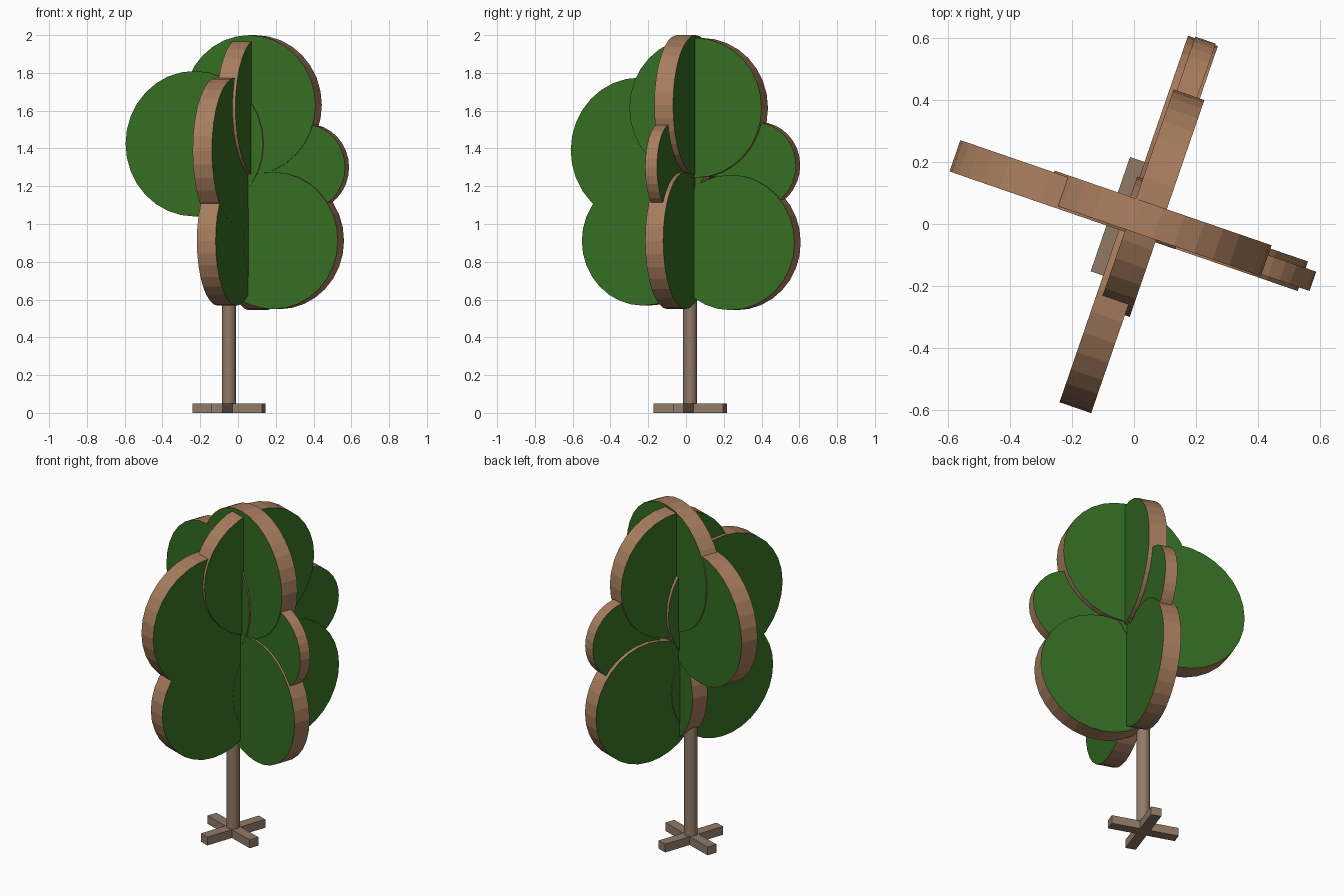
import bpy, math
from mathutils import Matrix, Vector

if "Cube" in bpy.data.objects:
    bpy.data.objects.remove(bpy.data.objects["Cube"])

ANG = math.radians(-19)
ROT = Matrix.Rotation(ANG, 4, 'Z')


def material(name, col):
    m = bpy.data.materials.new(name)
    m.diffuse_color = (*col, 1)
    m.use_nodes = True
    m.node_tree.nodes["Principled BSDF"].inputs["Base Color"].default_value = m.diffuse_color
    return m


GREEN = material("leaf_green", (0.036, 0.155, 0.017))
RIM = material("bark_edge_brown", (0.39, 0.205, 0.11))
WOOD = material("trunk_brown", (0.28, 0.195, 0.135))


# leaf disc: flat cut-out standing upright, green faces and brown rim
# s = position along its panel, z = height, off = shift across the panel
def leaf_disc(name, panel, s, z, r, off, t):
    bpy.ops.mesh.primitive_cylinder_add(vertices=32, radius=r, depth=t)
    ob = bpy.context.object
    ob.name = name
    ob.data.materials.append(GREEN)
    ob.data.materials.append(RIM)
    for p in ob.data.polygons:
        p.material_index = 0 if abs(p.normal.z) > 0.5 else 1
    if panel == 'wide':   # panel running left-right
        m = Matrix.Translation((s, off, z)) @ Matrix.Rotation(math.pi / 2, 4, 'X')
    else:                 # panel running front-back
        m = Matrix.Translation((off, s, z)) @ Matrix.Rotation(math.pi / 2, 4, 'Y')
    ob.data.transform(ROT @ m)


# left-right crown panel
leaf_disc("wide_left_leaf", 'wide', -0.233, 1.425, 0.385, 0.020, 0.107)
leaf_disc("wide_top_leaf", 'wide', 0.072, 1.63, 0.37, 0.027, 0.105)
leaf_disc("wide_small_leaf", 'wide', 0.376, 1.30, 0.23, 0.013, 0.066)
leaf_disc("wide_lower_leaf", 'wide', 0.207, 0.912, 0.363, 0.018, 0.101)

# front-back crown panel
leaf_disc("deep_front_leaf", 'deep', -0.237, 1.39, 0.385, 0.014, 0.108)
leaf_disc("deep_top_leaf", 'deep', 0.082, 1.615, 0.37, 0.032, 0.105)
leaf_disc("deep_small_leaf", 'deep', 0.406, 1.31, 0.23, 0.025, 0.07)
leaf_disc("deep_back_lower_leaf", 'deep', 0.273, 0.902, 0.358, 0.018, 0.102)
leaf_disc("deep_front_lower_leaf", 'deep', -0.218, 0.91, 0.342, 0.015, 0.105)

# trunk
CX, CY = -0.048, 0.022
bpy.ops.mesh.primitive_cylinder_add(vertices=24, radius=0.037, depth=1.05,
                                    location=(CX, CY, 0.535))
trunk = bpy.context.object
trunk.name = "trunk"
trunk.data.materials.append(WOOD)
bpy.ops.object.shade_smooth_by_angle()

# crossed foot bars
for i, name in enumerate(("foot_bar_wide", "foot_bar_deep")):
    bpy.ops.mesh.primitive_cube_add(size=1)
    bar = bpy.context.object
    bar.name = name
    bar.data.materials.append(WOOD)
    bar.data.transform(Matrix.Translation((CX, CY, 0.025))
                       @ Matrix.Rotation(ANG + i * math.pi / 2, 4, 'Z')
                       @ Matrix.Diagonal((0.39, 0.06, 0.05, 1)))
